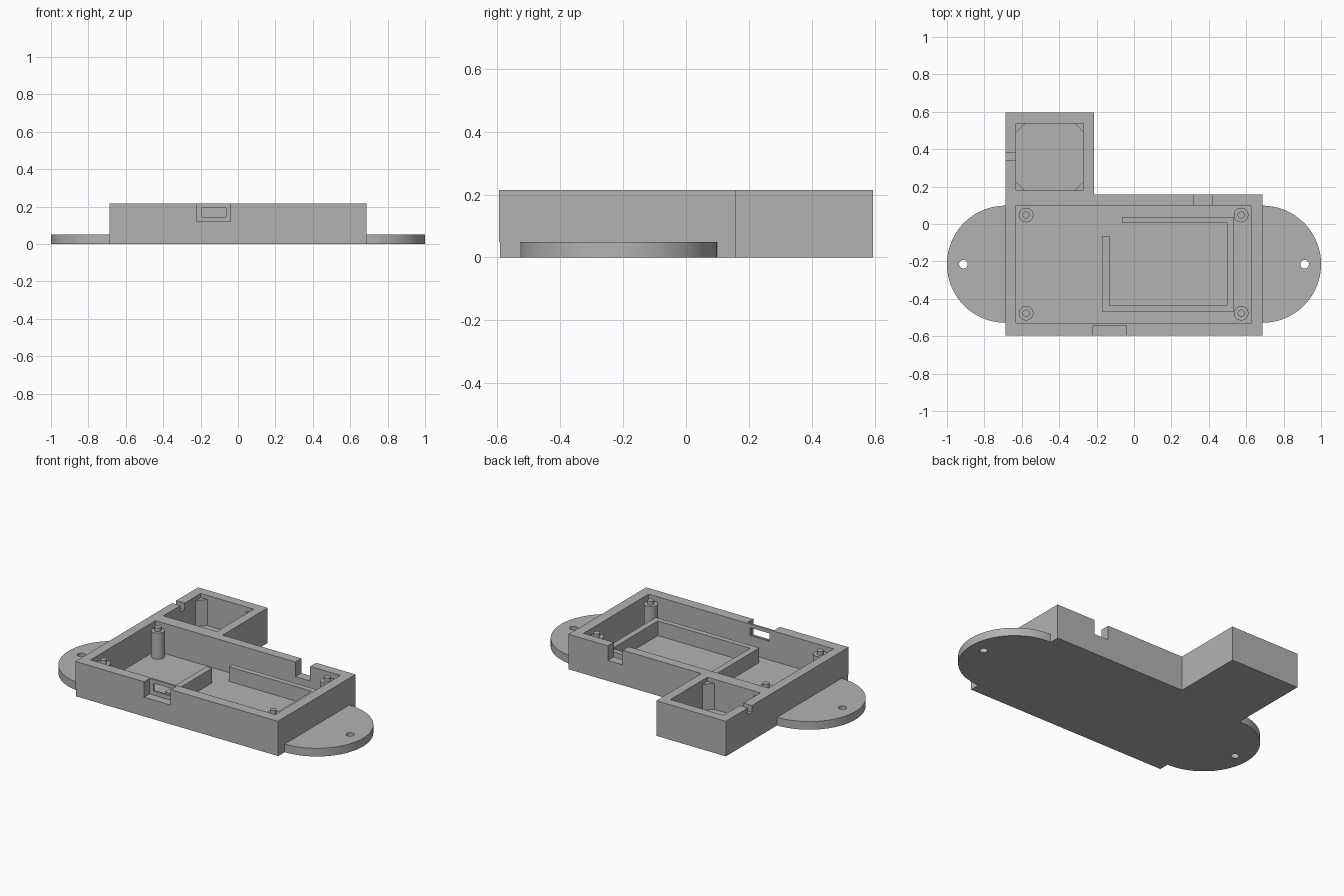
import bpy
import bmesh
from math import cos, sin, pi, radians

if "Cube" in bpy.data.objects:
    bpy.data.objects.remove(bpy.data.objects["Cube"])

grey = bpy.data.materials.new("plain_grey")
grey.use_nodes = True
colour = (0.45, 0.45, 0.45, 1)
grey.diffuse_color = colour
grey.node_tree.nodes["Principled BSDF"].inputs["Base Color"].default_value = colour


def prism(name, outline, z0, z1):
    """Extrude a counter-clockwise outline from z0 up to z1."""
    bm = bmesh.new()
    base = bm.faces.new([bm.verts.new((x, y, z0)) for x, y in outline])
    top = bmesh.ops.extrude_face_region(bm, geom=[base])["geom"]
    verts = [v for v in top if isinstance(v, bmesh.types.BMVert)]
    bmesh.ops.translate(bm, verts=verts, vec=(0, 0, z1 - z0))
    bmesh.ops.recalc_face_normals(bm, faces=bm.faces)
    mesh = bpy.data.meshes.new(name)
    bm.to_mesh(mesh)
    bm.free()
    mesh.materials.append(grey)
    obj = bpy.data.objects.new(name, mesh)
    bpy.context.collection.objects.link(obj)
    return obj


def box(name, x0, x1, y0, y1, z0, z1):
    return prism(name, [(x0, y0), (x1, y0), (x1, y1), (x0, y1)], z0, z1)


def arc(cx, cy, r, start, sweep, steps):
    return [(cx + r * cos(start + sweep * i / steps), cy + r * sin(start + sweep * i / steps))
            for i in range(steps + 1)]


def cylinder(name, cx, cy, r, z0, z1):
    return prism(name, arc(cx, cy, r, 0, 2 * pi, 32)[:-1], z0, z1)


def cut(obj, cutters):
    """Subtract the cutters, bake the result and remove the cutters."""
    for cutter in cutters:
        mod = obj.modifiers.new("cut", "BOOLEAN")
        mod.operation = "DIFFERENCE"
        mod.solver = "EXACT"
        mod.object = cutter
        cutter.hide_render = True
        bpy.context.view_layer.objects.active = obj
        bpy.ops.object.modifier_apply(modifier=mod.name)
        bpy.data.objects.remove(cutter)


LEFT, RIGHT, FRONT, BACK = -0.687, 0.687, -0.595, 0.595
TOP, FLOOR, SLAB = 0.215, 0.03, 0.05

# L-shaped housing with two open compartments
housing = prism("housing", [(LEFT, FRONT), (RIGHT, FRONT), (RIGHT, 0.158), (-0.215, 0.158),
                            (-0.215, BACK), (LEFT, BACK)], 0, TOP)
cut(housing, [
    box("main_cavity", -0.63, 0.625, -0.53, 0.1, FLOOR, 0.4),
    box("rear_cavity", -0.63, -0.27, 0.178, 0.537, FLOOR, 0.4),
    box("port_recess", -0.22, -0.04, -0.7, -0.542, 0.12, 0.4),
    box("port_window", -0.195, -0.065, -0.6, -0.5, 0.145, 0.193),
    box("cable_notch", 0.32, 0.42, 0.08, 0.2, 0.125, 0.4),
    box("wire_slot", -0.75, -0.6, 0.342, 0.38, 0.175, 0.4),
    box("slab_step", -0.8, 0.8, -0.7, FRONT + 0.004, -0.1, SLAB),
])

# Rounded mounting ears with screw holes
rounded = []
for side, sign in (("left", 1), ("right", -1)):
    start = -pi / 2 if sign > 0 else pi / 2
    ear = prism(side + "_mounting_ear", arc(sign * 0.687, -0.215, 0.313, start, pi, 64), 0, SLAB)
    cut(ear, [cylinder("screw_hole", sign * 0.912, -0.215, 0.023, -0.1, 0.2)])
    rounded.append(ear)

# Stepped board posts in the four corners of the main compartment
for side, x in (("left", 0.573), ("right", -0.577)):
    for end, y in (("front", -0.477), ("back", 0.048)):
        name = end + "_" + side
        rounded.append(cylinder(name + "_post", x, y, 0.039, FLOOR, 0.19))
        rounded.append(cylinder(name + "_pin", x, y, 0.019, 0.19, 0.213))

# Low retaining fence with an open corner
RIM = 0.12
prism("retaining_fence", [(-0.168, -0.47), (0.533, -0.47), (0.533, 0.038), (-0.065, 0.038),
                          (-0.065, 0.005), (0.497, 0.005), (0.497, -0.437), (-0.13, -0.437),
                          (-0.13, -0.065), (-0.168, -0.065)], FLOOR, RIM)

# Triangular corner supports in the rear compartment
for side, x, sx in (("left", -0.27, -1), ("right", -0.63, 1)):
    for end, y, sy in (("front", 0.178, 1), ("back", 0.537, -1)):
        prism(end + "_" + side + "_corner_support",
              [(x, y), (x + sx * 0.047, y), (x, y + sy * 0.047)], FLOOR, 0.19)

# Smooth the round parts, keeping their rims sharp
bpy.ops.object.select_all(action="DESELECT")
for obj in rounded:
    obj.select_set(True)
bpy.context.view_layer.objects.active = rounded[0]
bpy.ops.object.shade_smooth_by_angle(angle=radians(30))
